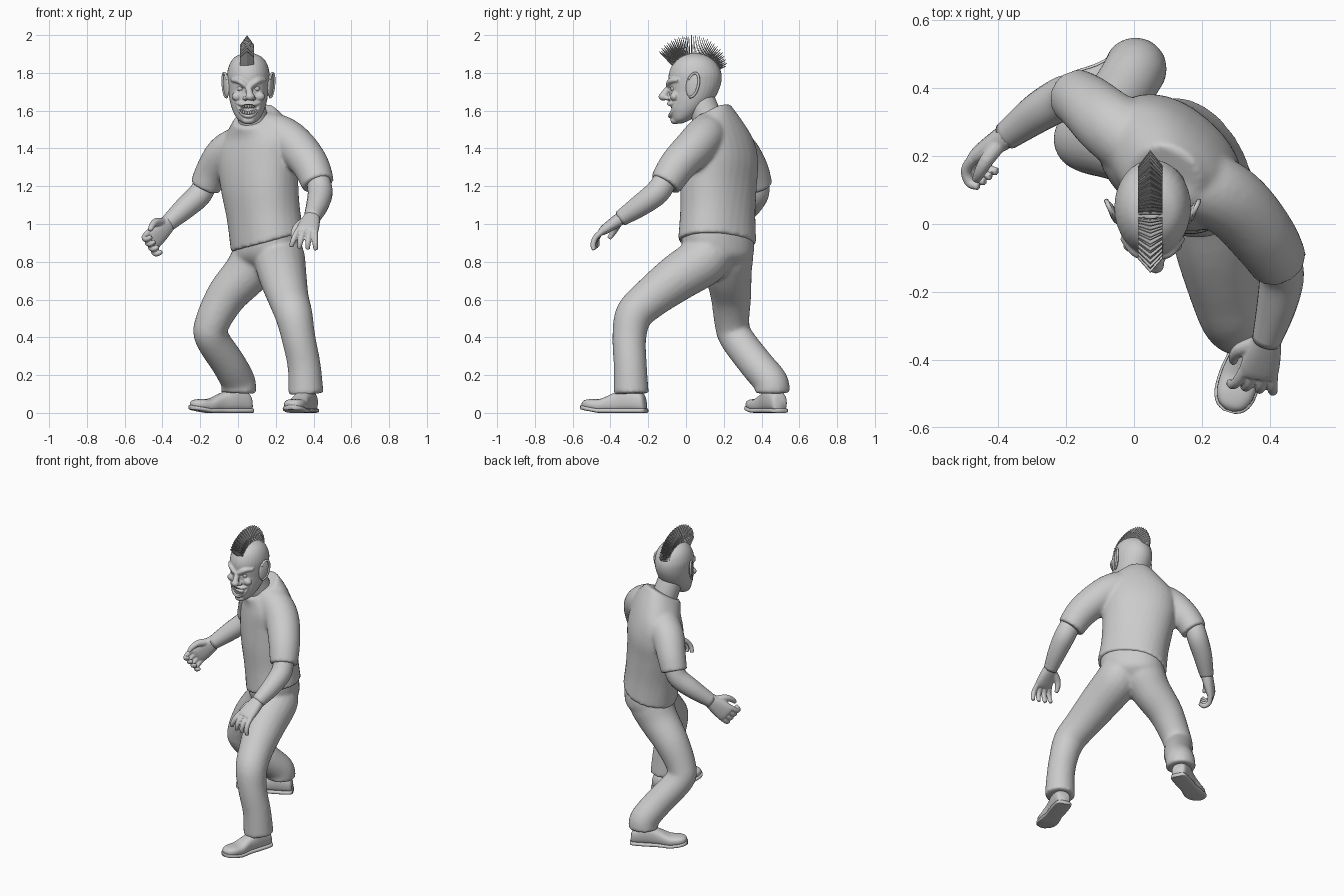
import bpy, bmesh, math
from mathutils import Vector as V, Euler

if "Cube" in bpy.data.objects:
    bpy.data.objects.remove(bpy.data.objects["Cube"])

TAU = math.tau


def spline(rows, n=5):
    """Catmull-Rom interpolation through rows of numbers."""
    p = [rows[0]] + list(rows) + [rows[-1]]
    out = []
    for i in range(1, len(p) - 2):
        for k in range(n):
            t = k / n
            out.append([0.5 * (2 * b + (c - a) * t + (2 * a - 5 * b + 4 * c - d) * t * t
                               + (3 * b - a - 3 * c + d) * t ** 3)
                        for a, b, c, d in zip(p[i - 1], p[i], p[i + 1], p[i + 2])])
    return out + [list(rows[-1])]


def loft(rings):
    """Closed skin over equal-length rings -> (verts, faces)."""
    n, m = len(rings[0]), len(rings)
    faces = [(j * n + i, j * n + (i + 1) % n, (j + 1) * n + (i + 1) % n, (j + 1) * n + i)
             for j in range(m - 1) for i in range(n)]
    faces += [tuple(range(n))[::-1], tuple(range((m - 1) * n, m * n))]
    return [V(p) for r in rings for p in r], faces


def ring(c, u, w, n=24, power=1.0):
    f = lambda x: math.copysign(abs(x) ** power, x)
    return [c + u * f(math.cos(TAU * i / n)) + w * f(math.sin(TAU * i / n)) for i in range(n)]


def limb(rows, n=20, steps=5):
    """Round tube through rows of x, y, z, radius."""
    rows = spline(rows, steps)
    pts = [V(r[:3]) for r in rows]
    u, rings = None, []
    for i, p in enumerate(pts):
        t = (pts[min(i + 1, len(pts) - 1)] - pts[max(i - 1, 0)]).normalized()
        u = t.orthogonal() if u is None else u - t * u.dot(t)
        u.normalize()
        rings.append(ring(p, u * rows[i][3], t.cross(u) * rows[i][3], n))
    return loft(rings)


def ball(c, size, rot=(0, 0, 0), n=16):
    m = Euler([math.radians(a) for a in rot]).to_matrix()
    rings = []
    for j in range(n + 1):
        a = math.pi * (0.02 + 0.96 * j / n)
        rings.append([V(c) + m @ V((size[0] * math.sin(a) * math.cos(TAU * i / n),
                                    size[1] * math.sin(a) * math.sin(TAU * i / n),
                                    size[2] * math.cos(a))) for i in range(n)])
    return loft(rings)


def make(name, parts, voxel=0, relax=0, smooth=True):
    """One object from several parts, optionally fused into a single skin."""
    verts, faces = [], []
    for v, f in parts:
        faces += [[i + len(verts) for i in q] for q in f]
        verts += v
    me = bpy.data.meshes.new(name)
    me.from_pydata(verts, [], faces)
    bm = bmesh.new()
    bm.from_mesh(me)
    bmesh.ops.recalc_face_normals(bm, faces=bm.faces)
    for f in bm.faces:
        f.smooth = smooth
    bm.to_mesh(me)
    bm.free()
    ob = bpy.data.objects.new(name, me)
    bpy.context.collection.objects.link(ob)
    if voxel:
        r = ob.modifiers.new("fuse", 'REMESH')
        r.mode, r.voxel_size, r.use_smooth_shade = 'VOXEL', voxel, True
    if relax:
        s = ob.modifiers.new("relax", 'SMOOTH')
        s.factor, s.iterations = 0.5, relax
    return ob


def body(rows):
    """Tilted, twisted ellipses: z, x, y, half width, half depth, yaw, x slope, y slope."""
    rings = []
    for z, x, y, a, b, yaw, kx, ky in spline(rows):
        c, s = math.cos(math.radians(yaw)), math.sin(math.radians(yaw))
        r = ring(V((x, y, z)), V((c, s, 0)) * a, V((-s, c, 0)) * b, 32, 0.9)
        rings.append([p + V((0, 0, kx * (p.x - x) + ky * (p.y - y))) for p in r])
    return loft(rings)


# Shirt: twisted torso and two short sleeves growing out of the shoulders
torso = body([(.905, .155, .165, .216, .17, -55, .27, 0), (1.05, .135, .168, .21, .167, -50, .2, 0),
              (1.2, .115, .172, .22, .17, -44, .15, 0), (1.33, .105, .18, .23, .168, -40, .15, 0),
              (1.43, .1, .172, .225, .15, -39, .2, .1), (1.51, .1, .15, .175, .125, -37, .3, .3),
              (1.575, .085, .125, .105, .105, -30, .3, .55)])
sleeves = [limb([(.13, .13, 1.5, .1), (.23, .1, 1.465, .108), (.31, .045, 1.405, .106), (.385, -.045, 1.31, .098), (.425, -.11, 1.21, .087)]),
           limb([(.07, .18, 1.44, .1), (-.02, .255, 1.4, .105), (-.08, .3, 1.36, .1), (-.135, .35, 1.28, .09), (-.175, .378, 1.195, .082)])]
make("shirt", [torso] + sleeves, .011, 6)

# Trousers: hips and two bent legs
hips = body([(.77, .155, .18, .1, .1, -52, .1, 0), (.82, .155, .18, .17, .148, -52, .1, 0),
             (.88, .155, .17, .2, .158, -54, .2, 0), (.95, .155, .165, .195, .152, -55, .25, 0)])
legs = [limb([(.215, .13, .86, .13), (.222, .09, .805, .135), (.24, -.05, .712, .125), (.268, -.19, .605, .108), (.295, -.275, .52, .1),
              (.32, -.3, .4, .09), (.35, -.295, .25, .088), (.36, -.29, .1, .094)]),
        limb([(.12, .215, .87, .13), (.105, .22, .83, .137), (.045, .225, .74, .124), (-.06, .238, .62, .108), (-.135, .243, .48, .093),
              (-.14, .265, .4, .09), (-.05, .37, .26, .091), (0, .448, .165, .092), (.003, .457, .105, .094)])]
make("trousers", [hips] + legs, .011, 8)


# Shoes: upper and welted sole, from heel towards toe
def shoe(name, heel, toe):
    heel, d = V(heel), (V(toe) - V(heel)).normalized()
    side = d.cross(V((0, 0, 1)))
    rows = spline([(0, .03, .06), (.02, .046, .1), (.1, .05, .125), (.17, .048, .1), (.24, .057, .07),
                   (.3, .055, .058), (.335, .038, .046), (.35, .012, .03)])
    lift = lambda t: V((0, 0, .18 * max(0, t - .25)))
    upper = [ring(heel + d * t + lift(t) + V((0, 0, h / 2 + .006)), side * w, V((0, 0, h / 2)), 24, .75) for t, w, h in rows]
    sole = [ring(heel + d * (t * 1.03 - .005) + lift(t) + V((0, 0, .012)), side * (w + .006), V((0, 0, .012)), 24, .5)
            for t, w, h in rows]
    make(name + "_upper", [loft(upper)])
    make(name + "_sole", [loft(sole)])


shoe("front_shoe", (.385, -.215, 0), (.285, -.54, 0))
shoe("back_shoe", (.065, .5, 0), (-.24, .35, 0))

# Bare forearms
make("left_forearm", [limb([(.42, -.1, 1.25, .062), (.435, -.15, 1.17, .066), (.42, -.24, 1.1, .059), (.39, -.345, 1.03, .043)])])
make("right_forearm", [limb([(-.165, .38, 1.24, .06), (-.2, .375, 1.16, .064), (-.28, .33, 1.085, .059), (-.375, .26, 1, .043)])])


# Hands: palm, four curled fingers and a thumb
def hand(name, wrist, d, palm, thumb_sign, curl, k=1.25, spread=2):
    w, d = V(wrist), V(d).normalized()
    n = V(palm)
    n = (n - d * n.dot(d)).normalized()
    s = d.cross(n) * thumb_sign
    rows = spline([(-.02, .03, .028), (.03, .04, .025), (.08, .045, .02), (.1, .041, .015)])
    parts = [loft([ring(w + d * t * k, s * a * k, n * b * k, 20, .85) for t, a, b in rows])]
    for i, off in enumerate((.034, .012, -.011, -.033)):
        p, ang = w + (d * .088 + s * off) * k, 0
        pts = [(*p, .0125 * k)]
        for step, c, r in zip((.036, .03, .024), curl, (.012, .0115, .009)):
            ang += math.radians(c)
            p = p + (d * math.cos(ang) + n * math.sin(ang) + s * off * spread).normalized() * step * k
            pts.append((*p, r * k))
        parts.append(limb(pts, 10, 3))
    th = [(.015, .022, .005, .018), (.045, .05, .018, .016), (.075, .058, .032, .013), (.1, .055, .042, .009)]
    parts.append(limb([(*(w + (d * a + s * b + n * c) * k), r * k) for a, b, c, r in th], 10, 3))
    make(name, parts, .005, 2)


hand("left_hand", (.39, -.345, 1.03), (-.2, -.8, -.55), (0, .65, -.75), -1, (8, 28, 28), 1.3, 6)
hand("right_hand", (-.375, .26, 1), (-.7, -.45, -.72), (.6, -.75, 0), 1, (20, 50, 65), 1.35)

# Head: skull profile with brows, cheeks, nose and lips fused on
CX = .055
skull = []
for z, f, b, w in spline([(1.532, -.06, -.02, .025), (1.555, -.075, .03, .058), (1.6, -.084, .09, .083),
                          (1.65, -.088, .14, .098), (1.7, -.088, .17, .106), (1.75, -.093, .187, .111),
                          (1.8, -.09, .187, .112), (1.85, -.068, .165, .098), (1.885, -.03, .125, .07),
                          (1.905, .02, .075, .025)]):
    skull.append(ring(V((CX, (f + b) / 2, z)), V((w, 0, 0)), V((0, (b - f) / 2, 0)), 32))
parts = [loft(skull),
         limb([(.055, -.08, 1.735, .014), (.058, -.1, 1.71, .017), (.063, -.118, 1.682, .02)]),
         ball((.064, -.121, 1.674), (.025, .025, .021)),
         ball((CX, -.058, 1.548), (.034, .024, .02)),
         limb([(CX - .066, -.054, 1.645, .008), (CX - .035, -.084, 1.634, .011), (CX, -.091, 1.638, .01),
               (CX + .035, -.084, 1.634, .011), (CX + .066, -.054, 1.645, .008)], 12),
         limb([(CX - .062, -.055, 1.632, .008), (CX - .036, -.078, 1.588, .01), (CX, -.085, 1.571, .011),
               (CX + .036, -.078, 1.588, .01), (CX + .062, -.055, 1.632, .008)], 12)]
cuts = [ball((CX, -.1, 1.606), (.05, .06, .027))]
eyes, teeth = [], []
for s in (-1, 1):
    parts += [limb([(CX + s * .012, -.094, 1.73, .013), (CX + s * .05, -.083, 1.757, .015), (CX + s * .09, -.04, 1.762, .009)], 12),
              ball((CX + s * .06, -.062, 1.675), (.028, .022, .024)),
              ball((CX + .005 + s * .022, -.098, 1.666), (.014, .016, .012))]
    cuts.append(ball((CX + s * .043, -.098, 1.717), (.024, .024, .013), (0, s * -18, 0)))
    eyes.append(ball((CX + s * .043, -.064, 1.717), (.018, .018, .016)))
    # Ear: flared shell with a raised rim
    ear = [ball((CX + s * .117, .033, 1.735), (.011, .035, .066), (-10, 0, s * -22))]
    rim = []
    for i in range(8):
        a = math.radians(-110 + 36 * i)
        y = .036 + .032 * math.sin(-a + math.pi / 2 + .2)
        rim.append((CX + s * (.108 + .45 * (y - .005)), y, 1.735 - .064 * math.cos(a + math.pi / 2 + .2), .007))
    ear.append(limb(rim, 8, 3))
    make("left_ear" if s > 0 else "right_ear", ear)
for z in (1.624, 1.588):
    for i in range(-3, 4):
        x = i * .0125
        teeth.append(ball((CX + x, -.075 + 7 * x * x, z + 5 * x * x), (.0066, .006, .012), n=8))

head = make("head", parts, .005, 3)
cutter = make("face_cutter", cuts)
cutter.hide_render = True
cutter.display_type = 'WIRE'
cut = head.modifiers.new("mouth_and_sockets", 'BOOLEAN')
cut.operation, cut.object, cut.solver = 'DIFFERENCE', cutter, 'EXACT'
make("eyes", eyes)
make("teeth", teeth)
make("neck", [limb([(.09, .13, 1.5, .08), (.075, .105, 1.58, .079), (.06, .07, 1.67, .077)])])

# Mohawk: a fan of thin pointed plates, each folded along its middle
plates = []
for i in range(44):
    k = i / 43
    a = math.radians(-43 + 105 * k)
    out, back = V((0, math.sin(a), math.cos(a))), V((0, math.cos(a), -math.sin(a)))
    tip = .25 - .1 * (k - .4) ** 2 - (.008 if i % 2 else 0)
    fold = -.01 + .02 * k
    v = [V((.048 + x, .025, 1.75)) + out * r + back * o for x, r, o in
         ((-.036, .115, 0), (0, .115, fold), (.036, .115, 0), (.036, tip - .05, 0), (0, tip, fold), (-.036, tip - .05, 0))]
    plates.append((v, [(0, 1, 4, 5), (1, 2, 3, 4)]))
hair = make("mohawk", plates, smooth=False)
hair.modifiers.new("thickness", 'SOLIDIFY').thickness = .003
